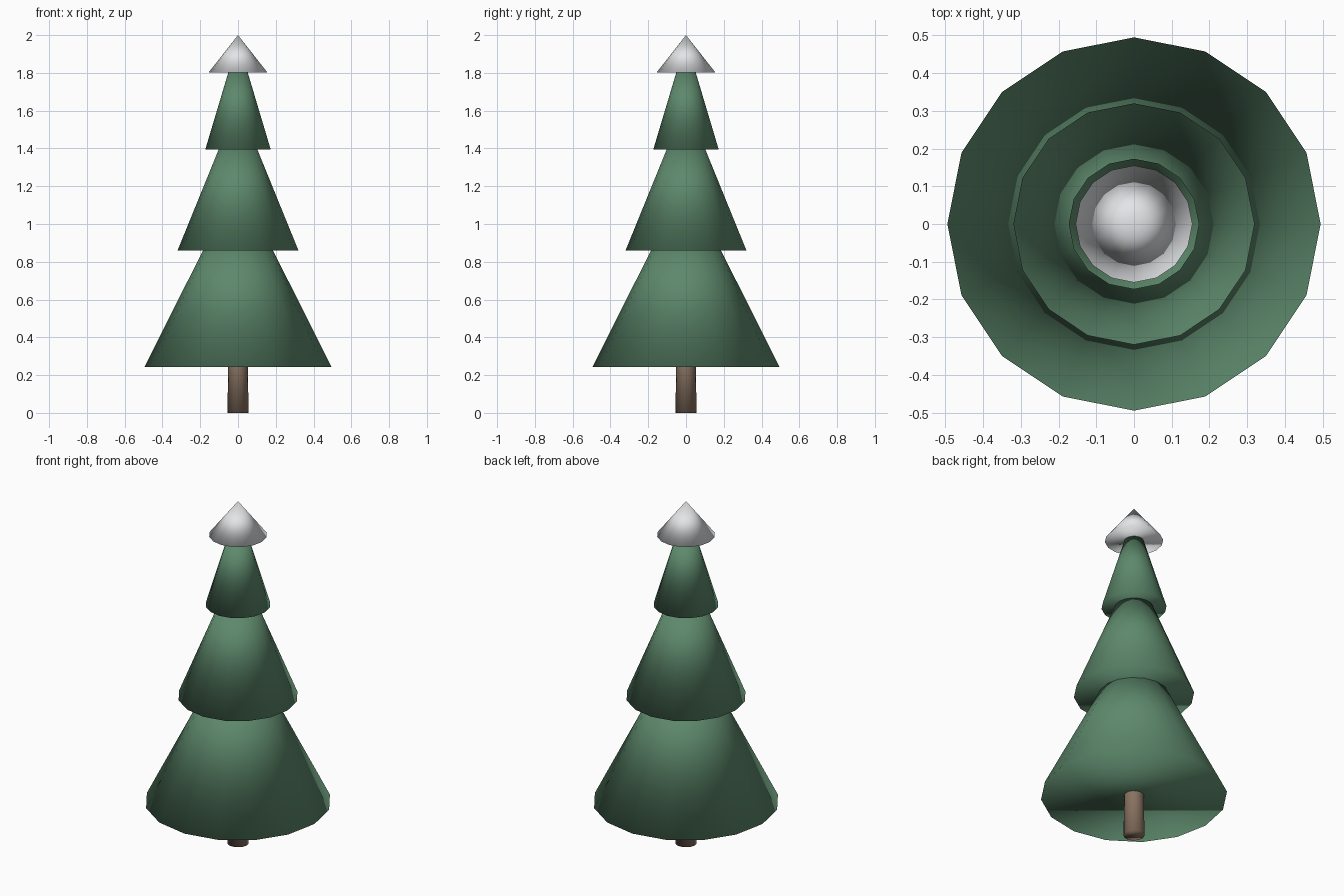
import bpy
import bmesh
from mathutils import Matrix

SIDES = 16

cube = bpy.data.objects.get("Cube")
if cube:
    bpy.data.objects.remove(cube, do_unlink=True)


def make_material(name, rgb):
    mat = bpy.data.materials.new(name)
    mat.use_nodes = True
    color = (*rgb, 1.0)
    mat.diffuse_color = color
    mat.node_tree.nodes["Principled BSDF"].inputs["Base Color"].default_value = color
    return mat


def add_cone(name, mat, base_radius, top_radius, base_z, top_z):
    """Closed, fully smooth cone or tapered cylinder standing on base_z."""
    bm = bmesh.new()
    bmesh.ops.create_cone(
        bm, cap_ends=True, cap_tris=False, segments=SIDES,
        radius1=base_radius, radius2=top_radius, depth=top_z - base_z,
        matrix=Matrix.Translation((0, 0, (base_z + top_z) / 2)))
    # Merge the tip into a single point
    bmesh.ops.remove_doubles(bm, verts=bm.verts, dist=0.0001)
    bmesh.ops.recalc_face_normals(bm, faces=bm.faces)
    for face in bm.faces:
        face.smooth = True
    mesh = bpy.data.meshes.new(name)
    bm.to_mesh(mesh)
    bm.free()
    mesh.materials.append(mat)
    obj = bpy.data.objects.new(name, mesh)
    bpy.context.collection.objects.link(obj)
    return obj


bark = make_material("bark_brown", (0.25, 0.17, 0.12))
needles = make_material("needle_green", (0.11, 0.25, 0.15))
snow = make_material("snow_white", (0.78, 0.79, 0.81))

# Trunk, running up inside the lowest tier
add_cone("trunk", bark, 0.056, 0.048, 0.0, 0.5)

# Foliage tiers, each tip hidden inside the part above
add_cone("lower_foliage", needles, 0.495, 0.0, 0.243, 1.23)
add_cone("middle_foliage", needles, 0.32, 0.0, 0.86, 1.646)
add_cone("upper_foliage", needles, 0.173, 0.0, 1.395, 1.974)

# Snowy tip
add_cone("snow_cap", snow, 0.155, 0.0, 1.803, 2.0)
